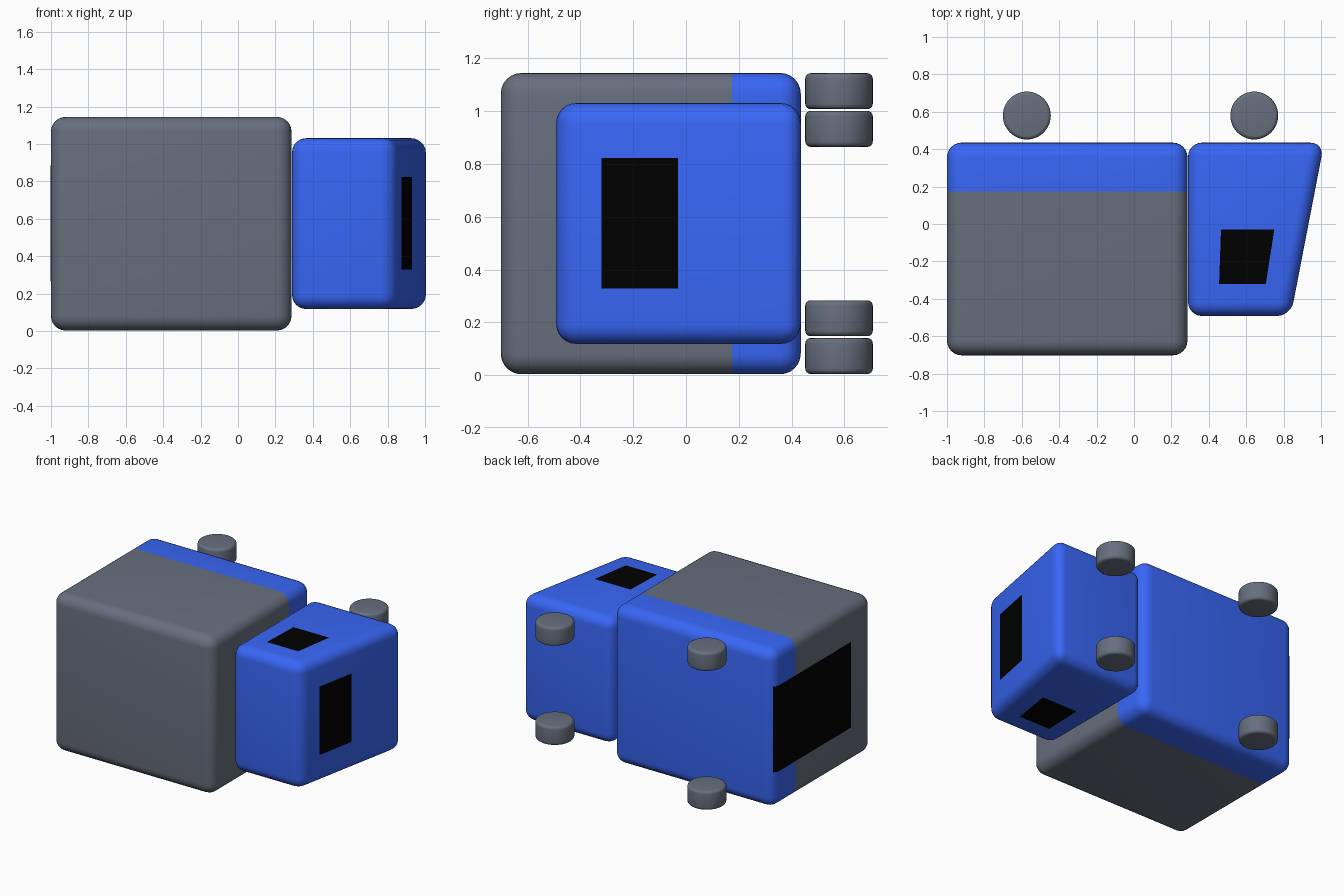
import bpy, bmesh
from math import sin, cos, radians
from mathutils import Matrix

if "Cube" in bpy.data.objects:
    bpy.data.objects.remove(bpy.data.objects["Cube"])


def material(name, color):
    m = bpy.data.materials.new(name)
    m.diffuse_color = color
    m.use_nodes = True
    m.node_tree.nodes["Principled BSDF"].inputs["Base Color"].default_value = m.diffuse_color
    return m


BLUE = material("blue", (0.04, 0.135, 0.93, 1))
BLACK = material("black", (0.0, 0.0, 0.0, 1))
GREY = material("slate_grey", (0.135, 0.16, 0.21, 1))


def finish(name, bm, mat):
    bmesh.ops.recalc_face_normals(bm, faces=bm.faces)
    mesh = bpy.data.meshes.new(name)
    bm.to_mesh(mesh)
    bm.free()
    ob = bpy.data.objects.new(name, mesh)
    bpy.context.collection.objects.link(ob)
    mesh.materials.append(mat)
    bpy.ops.object.select_all(action='DESELECT')
    ob.select_set(True)
    bpy.context.view_layer.objects.active = ob
    bpy.ops.object.shade_smooth_by_angle(angle=0.7)
    return ob


def rounded_prism(profile, z0, z1, radius):
    """Extrude an xy profile from z0 to z1 and round every edge."""
    bm = bmesh.new()
    face = bm.faces.new([bm.verts.new((x, y, z0)) for x, y in profile])
    ext = bmesh.ops.extrude_face_region(bm, geom=[face])['geom']
    top = [v for v in ext if isinstance(v, bmesh.types.BMVert)]
    bmesh.ops.translate(bm, verts=top, vec=(0, 0, z1 - z0))
    bmesh.ops.recalc_face_normals(bm, faces=bm.faces)
    bmesh.ops.bevel(bm, geom=bm.edges[:], offset=radius, segments=6,
                    profile=0.5, affect='EDGES', clamp_overlap=True)
    return bm


def cargo_half(name, mat, outer):
    """One side of the rounded cargo box, cut and capped at the colour line."""
    box = [(-1, -0.702), (0.286, -0.702), (0.286, 0.435), (-1, 0.435)]
    bm = rounded_prism(box, 0.003, 1.145, 0.078)
    bmesh.ops.bisect_plane(bm, geom=bm.verts[:] + bm.edges[:] + bm.faces[:],
                           plane_co=(0, 0.175, 0), plane_no=(0, 1, 0),
                           clear_outer=outer, clear_inner=not outer)
    bmesh.ops.holes_fill(bm, edges=[e for e in bm.edges if e.is_boundary])
    finish(name, bm, mat)


def panel(name, path, z0, z1):
    """Upright black strip following an xy path."""
    bm = bmesh.new()
    cols = [[bm.verts.new((x, y, z)) for z in (z0, z1)] for x, y in path]
    for a, b in zip(cols, cols[1:]):
        bm.faces.new((a[0], b[0], b[1], a[1]))
    finish(name, bm, BLACK)


# Cargo box: grey body and blue underside band
cargo_half("cargo_body", GREY, True)
cargo_half("cargo_base", BLUE, False)

# Cab with slanted windscreen face
cab = [(0.289, -0.492), (0.838, -0.492), (1.017, 0.435), (0.289, 0.435)]
finish("cab", rounded_prism(cab, 0.118, 1.031, 0.075), BLUE)

# Windscreen on the slanted face
panel("windscreen", [(0.875, -0.32), (0.931, -0.03)], 0.328, 0.823)

# Side windows, both sides of the cab
side = [(0.455, -0.32), (0.705, -0.32), (0.75, -0.03), (0.465, -0.03)]
for label, z, order in (("left", 1.033, 1), ("right", 0.116, -1)):
    bm = bmesh.new()
    bm.faces.new([bm.verts.new((x, y, z)) for x, y in side[::order]])
    finish(label + "_window", bm, BLACK)

# Rear door panel, wrapping onto the rounded lower edge
R = 0.08
wrap = [(-0.922 - R * cos(radians(a)), 0.357 + R * sin(radians(a)))
        for a in range(0, 41, 5)]
panel("rear_door", [(-1.002, -0.455)] + wrap, 0.265, 0.885)

# Wheels, mirrored about the truck's centre plane
MID = 0.574
for label, x, dz in (("rear", -0.573, 0.502), ("front", 0.643, 0.359)):
    for sname, s in (("left", 1), ("right", -1)):
        bm = bmesh.new()
        bmesh.ops.create_cone(bm, cap_ends=True, segments=48,
                              radius1=0.128, radius2=0.128, depth=0.136,
                              matrix=Matrix.Translation((x, 0.58, MID + s * dz)))
        rims = [e for f in bm.faces if len(f.verts) > 4 for e in f.edges]
        bmesh.ops.bevel(bm, geom=rims, offset=0.02, segments=4,
                        profile=0.5, affect='EDGES')
        finish(f"{label}_{sname}_wheel", bm, GREY)
